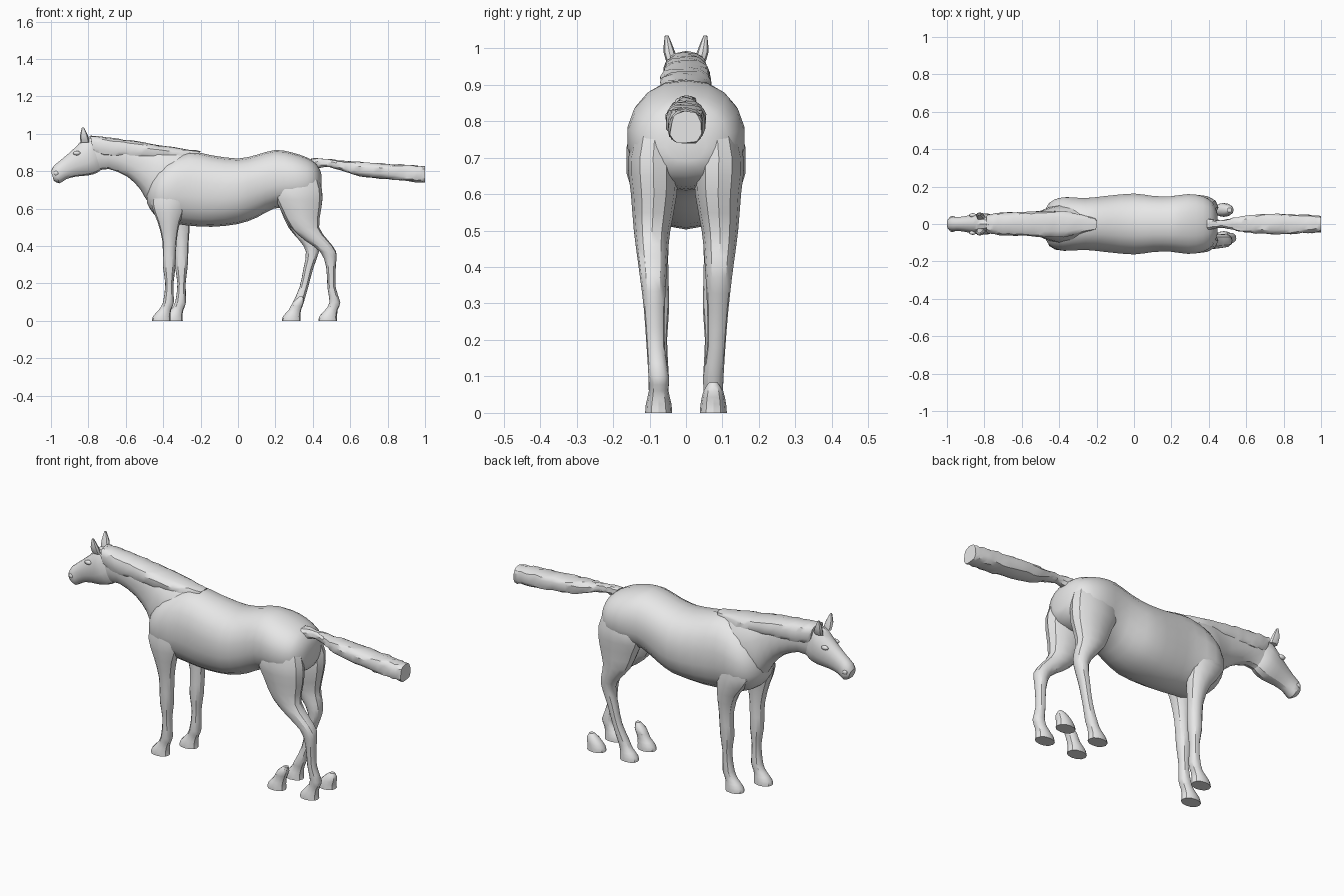
import bpy, bmesh, math, random
from mathutils import Vector

random.seed(4)
if "Cube" in bpy.data.objects:
    bpy.data.objects.remove(bpy.data.objects["Cube"], do_unlink=True)

grey = bpy.data.materials.new("plain grey")
grey.use_nodes = True
grey.diffuse_color = (0.8, 0.8, 0.8, 1)
grey.node_tree.nodes["Principled BSDF"].inputs["Base Color"].default_value = (0.8, 0.8, 0.8, 1)


def finish(name, bm, angle=32):
    bmesh.ops.recalc_face_normals(bm, faces=bm.faces)
    mesh = bpy.data.meshes.new(name)
    bm.to_mesh(mesh)
    bm.free()
    obj = bpy.data.objects.new(name, mesh)
    bpy.context.collection.objects.link(obj)
    mesh.materials.append(grey)
    bpy.ops.object.select_all(action='DESELECT')
    obj.select_set(True)
    bpy.context.view_layer.objects.active = obj
    bpy.ops.object.shade_smooth_by_angle(angle=math.radians(angle))
    return obj


def smooth_path(rows, steps):
    # Catmull-Rom interpolation of every value in the rows
    out = []
    last = len(rows) - 1
    for i in range(last):
        a, b, c, d = rows[max(i - 1, 0)], rows[i], rows[i + 1], rows[min(i + 2, last)]
        for k in range(steps):
            t = k / steps
            out.append([q + t / 2 * (r - p + t * (2 * p - 5 * q + 4 * r - s + t * (3 * (q - r) + s - p)))
                        for p, q, r, s in zip(a, b, c, d)])
    return out + [list(rows[-1])]


def loft(name, rows, steps=2, sides=14, power=2.2, jitter=0.0, angle=32):
    # each row: one edge (x, z), opposite edge (x, z), half width, centre y
    bm = bmesh.new()
    rings = []
    for x1, z1, x2, z2, w, y in smooth_path(rows, steps):
        ring = []
        for k in range(sides):
            a = 2 * math.pi * k / sides
            c, s = (math.copysign(abs(f) ** (2 / power), f) for f in (math.cos(a), math.sin(a)))
            wob = [random.uniform(-jitter, jitter) for _ in range(2)]
            ring.append(bm.verts.new(((x1 + x2) / 2 + (x1 - x2) / 2 * c, y + w * s + wob[0],
                                      (z1 + z2) / 2 + (z1 - z2) / 2 * c + wob[1])))
        rings.append(ring)
    for r, q in zip(rings, rings[1:]):
        for k in range(sides):
            j = (k + 1) % sides
            bm.faces.new((r[k], r[j], q[j], q[k]))
    bm.faces.new(rings[0])
    bm.faces.new(rings[-1])
    return finish(name, bm, angle)


def centred(rows):
    return [(*r, 0) for r in rows]


# Trunk, from chest to rump
loft("body", centred([
    (-.485, .70, -.487, .63, .05), (-.455, .78, -.45, .57, .115), (-.38, .86, -.38, .53, .145),
    (-.26, .905, -.27, .51, .14), (-.14, .885, -.14, .503, .153), (0, .868, 0, .518, .165),
    (.1, .888, .1, .552, .152), (.2, .914, .19, .6, .15), (.29, .9, .29, .61, .162),
    (.37, .873, .37, .62, .15), (.42, .84, .425, .65, .115), (.445, .79, .447, .69, .055)]),
    sides=18, power=2.25)

# Neck, running into the shoulders
loft("neck", centred([
    (-.8, .985, -.75, .8, .045), (-.7, .978, -.69, .812, .052), (-.6, .966, -.59, .77, .058),
    (-.48, .946, -.52, .7, .07), (-.36, .926, -.47, .62, .1), (-.24, .9, -.36, .56, .1)]))

# Head, from muzzle to poll
loft("head", centred([
    (-1, .8, -.985, .75, .026), (-.985, .828, -.955, .735, .04), (-.95, .858, -.92, .757, .038),
    (-.9, .9, -.865, .772, .046), (-.86, .938, -.8, .778, .056), (-.825, .973, -.75, .793, .056),
    (-.78, .99, -.72, .82, .04)]))

# Mane lying over both sides of the crest
loft("mane", centred([
    (-.79, .99, -.77, .885, .05), (-.7, .981, -.69, .872, .062), (-.58, .966, -.58, .868, .066),
    (-.45, .944, -.45, .858, .07), (-.35, .928, -.34, .86, .066), (-.2, .908, -.22, .885, .03)]),
    steps=4, power=2.8, jitter=.003)

# Tail with ragged hair and a blunt end
loft("tail", centred([
    (.39, .868, .41, .81, .028), (.46, .866, .47, .825, .02), (.55, .856, .55, .805, .035),
    (.65, .85, .65, .775, .05), (.8, .84, .8, .757, .054), (.93, .832, .93, .744, .049),
    (1, .826, 1, .738, .042)]), steps=4, power=3, jitter=.004)

# Hoof and fetlock rows: x offset, z, half depth, half width
HOOF = [(0, 0, .05, .037), (.002, .025, .046, .035), (.02, .06, .033, .027), (.038, .1, .029, .028)]


def leg(name, side, hoof_x, upper, hoof=HOOF):
    # upper rows: x, z, half depth, centre y, half width
    rows = [(hoof_x + dx, z, d, .075, w) for dx, z, d, w in hoof] + upper
    loft(name, [(x - d, z, x + d, z, w, side * y) for x, z, d, y, w in rows], sides=12)


# Front legs share a profile; the left one stands a little further back
for label, side, shift in (("right", -1, 0), ("left", 1, .065)):
    front = [(-.367, .2, .022, .078, .026), (-.368, .29, .034, .08, .034),
             (-.366, .42, .037, .085, .036), (-.37, .53, .06, .09, .046),
             (-.37, .63, .095, .088, .056), (-.36, .74, .08, .08, .045)]
    moved = [(x + shift * min(1, max(0, (.66 - z) / .16)), z, *rest) for x, z, *rest in front]
    leg("front_leg_" + label, side, -.41 + shift, moved)

# Hind legs: same thigh, different stride
thigh = [(.335, .6, .11, .088, .063), (.32, .7, .13, .09, .068), (.33, .82, .08, .08, .045)]
leg("hind_leg_right", -1, .48, [
    (.5, .18, .022, .083, .025), (.497, .29, .026, .087, .029), (.482, .37, .043, .09, .036),
    (.42, .43, .062, .092, .042), (.358, .5, .076, .093, .05)] + thigh)
leg("hind_leg_left", 1, .285, [
    (.352, .18, .023, .083, .025), (.376, .28, .026, .087, .029), (.398, .37, .035, .09, .036),
    (.38, .43, .052, .092, .042), (.345, .5, .076, .093, .05)] + thigh)

# Two separate hooves beside the hind legs
leg("loose_hoof_right", -1, .285, [(.34, .13, .012, .076, .012)])
leg("loose_hoof_left", 1, .48, [(.51, .083, .012, .075, .012)], HOOF[:3])

# Ears, eyes and nostrils on both sides
for label, side in (("right", -1), ("left", 1)):
    loft("ear_" + label, [(-.842, .955, -.795, .955, .014, side * .036),
                          (-.845, .99, -.802, .99, .016, side * .046),
                          (-.834, 1.035, -.824, 1.035, .005, side * .053)], sides=8)
    for part, spot, size in (("eye", (-.862, .047, .897), (.02, .011, .012)),
                             ("nostril", (-.972, .034, .79), (.014, .009, .013))):
        bm = bmesh.new()
        bmesh.ops.create_icosphere(bm, subdivisions=2, radius=1)
        bmesh.ops.scale(bm, vec=Vector(size), verts=bm.verts)
        bmesh.ops.translate(bm, vec=Vector((spot[0], side * spot[1], spot[2])), verts=bm.verts)
        finish(part + "_" + label, bm)
